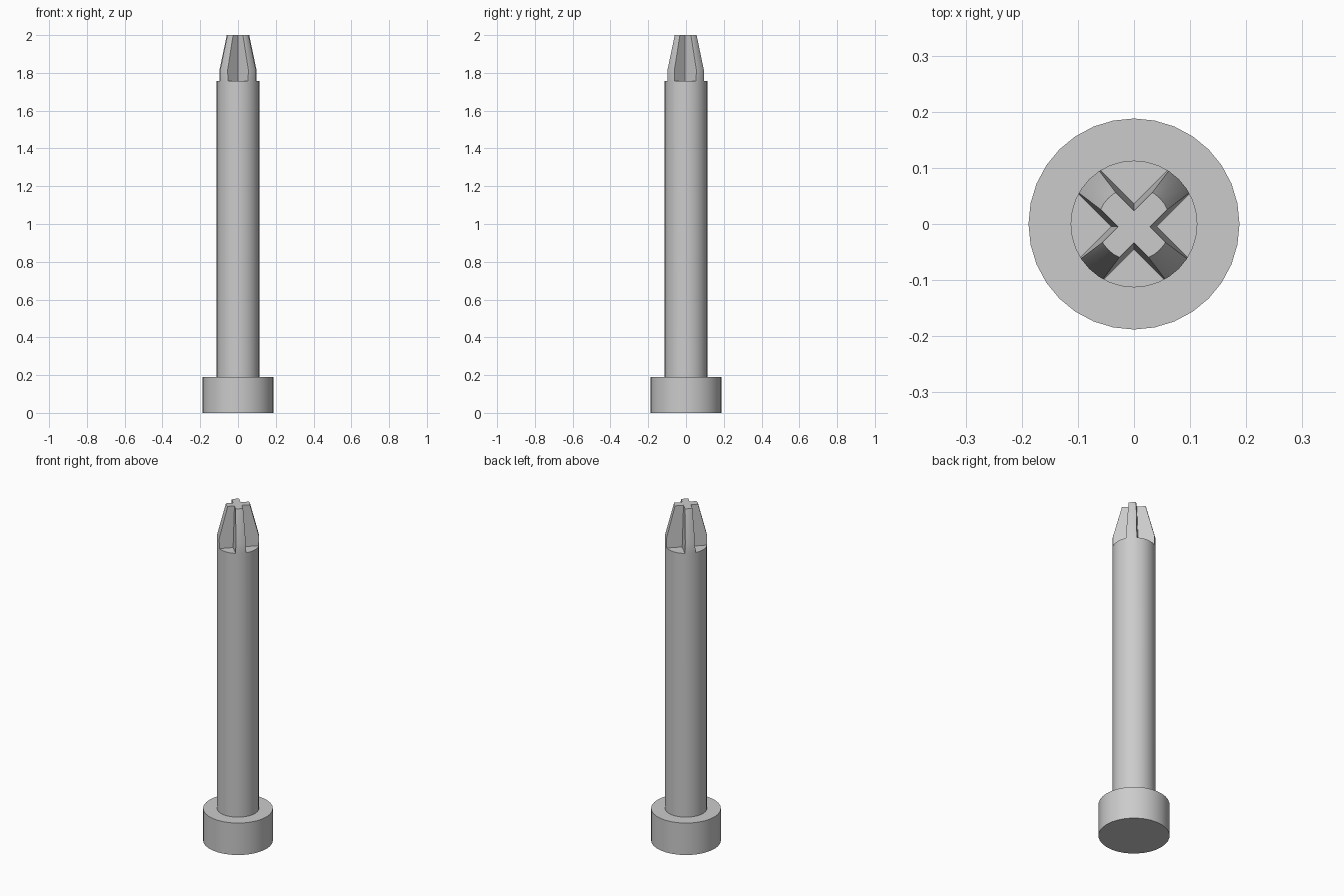
import bpy, bmesh, math
from mathutils import Matrix, Vector

cube = bpy.data.objects.get("Cube")
if cube:
    bpy.data.objects.remove(cube)

SIDES = 32
FLOOR = 1.757

steel = bpy.data.materials.new("grey_steel")
steel.use_nodes = True
grey = (0.6, 0.6, 0.6, 1)
steel.diffuse_color = grey
steel.node_tree.nodes["Principled BSDF"].inputs["Base Color"].default_value = grey


def make_object(name, bm):
    bmesh.ops.recalc_face_normals(bm, faces=bm.faces)
    mesh = bpy.data.meshes.new(name)
    bm.to_mesh(mesh)
    bm.free()
    mesh.materials.append(steel)
    obj = bpy.data.objects.new(name, mesh)
    bpy.context.collection.objects.link(obj)
    return obj


def lathe(name, profile):
    """Closed turned solid from (radius, height) points."""
    bm = bmesh.new()
    rings = []
    for r, z in profile:
        rings.append([bm.verts.new((r * math.cos(a), r * math.sin(a), z))
                      for a in (math.tau * i / SIDES for i in range(SIDES))])
    for low, high in zip(rings, rings[1:]):
        for i in range(SIDES):
            j = (i + 1) % SIDES
            bm.faces.new((low[i], low[j], high[j], high[i]))
    bm.faces.new(rings[0])
    bm.faces.new(rings[-1])
    return make_object(name, bm)


def notch_cutter(name, angle):
    """Right-angled wedge, deeper toward the top, that leaves crossed fins."""
    bm = bmesh.new()
    turn = Matrix.Translation((0, -0.005, 0)) @ Matrix.Rotation(angle, 4, "Z")
    ends = []
    for depth, z in ((0.041, FLOOR), (0.026, 2.05)):
        points = ((depth, 0), (depth + 0.2, 0.2), (depth + 0.2, -0.2))
        ends.append([bm.verts.new(turn @ Vector((x, y, z))) for x, y in points])
    low, high = ends
    bm.faces.new(low)
    bm.faces.new(high)
    for i in range(3):
        j = (i + 1) % 3
        bm.faces.new((low[i], low[j], high[j], high[i]))
    cutter = make_object(name, bm)
    cutter.hide_render = True
    return cutter


# Round head, straight shaft and tapered tip turned as one solid
pin = lathe("pin_body", [(0.188, 0), (0.188, 0.19), (0.113, 0.19),
                         (0.113, FLOOR), (0.113, 1.815), (0.065, 2.0)])

# Four notches cut the tip into a cross
cutters = [notch_cutter("notch_cutter", math.pi / 2 * k) for k in range(4)]
bpy.context.view_layer.objects.active = pin
pin.select_set(True)
for cutter in cutters:
    mod = pin.modifiers.new("notch", "BOOLEAN")
    mod.operation = "DIFFERENCE"
    mod.solver = "EXACT"
    mod.object = cutter
    bpy.ops.object.modifier_apply(modifier=mod.name)
    bpy.data.objects.remove(cutter)

bpy.ops.object.shade_smooth_by_angle(angle=math.radians(15))
